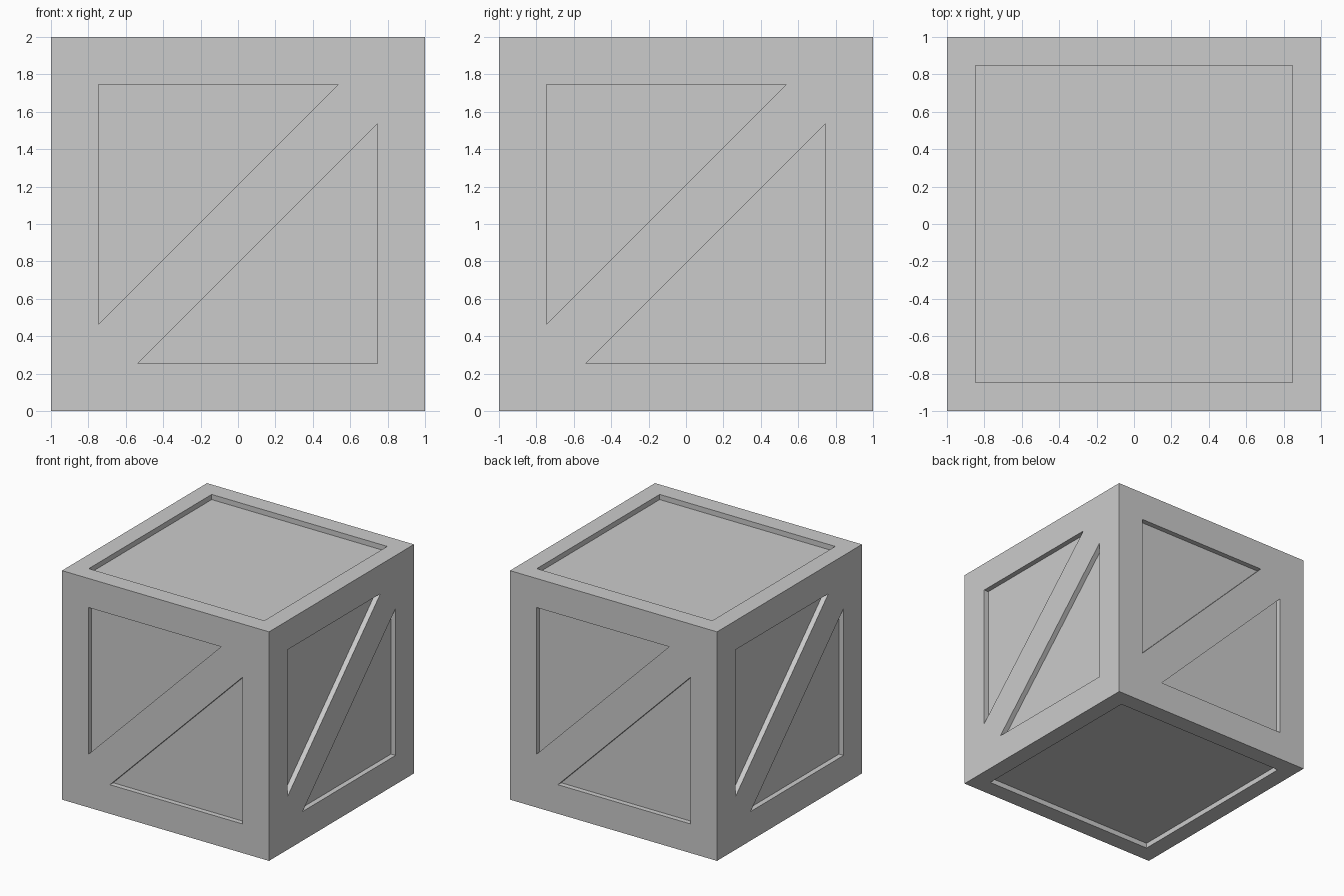
import bpy, bmesh
from math import pi
from mathutils import Matrix, Vector

if "Cube" in bpy.data.objects:
    bpy.data.objects.remove(bpy.data.objects["Cube"])

DEPTH = 0.045     # recess depth
OUT = 0.1         # how far cutters stick out of the faces
A, B = 0.746, 0.537   # triangle panel extents
S = 0.848         # square panel half size

CENTRE = Matrix.Translation((0, 0, 1))


def add_prism(bm, outline, rot):
    """Prism on the front (-y) face of a centred cube, turned into place by rot."""
    rings = []
    for y in (-1 - OUT, -1 + DEPTH):
        rings.append([bm.verts.new(CENTRE @ rot @ Vector((x, y, z))) for x, z in outline])
    n = len(outline)
    bm.faces.new(rings[0])
    bm.faces.new(rings[1][::-1])
    for i in range(n):
        j = (i + 1) % n
        bm.faces.new((rings[0][j], rings[0][i], rings[1][i], rings[1][j]))


def finish(bm, name):
    bmesh.ops.recalc_face_normals(bm, faces=bm.faces[:])
    mesh = bpy.data.meshes.new(name)
    bm.to_mesh(mesh)
    bm.free()
    ob = bpy.data.objects.new(name, mesh)
    bpy.context.collection.objects.link(ob)
    return ob


# Crate body
bm = bmesh.new()
bmesh.ops.create_cube(bm, size=2, matrix=CENTRE)
crate = finish(bm, "crate")

# Panel recesses: two triangles either side of a diagonal brace on each side
bm = bmesh.new()
upper = [(-A, A), (-A, -B), (B, A)]
lower = [(-x, -z) for x, z in upper]
for k in range(4):
    turn = Matrix.Rotation(k * pi / 2, 4, 'Z')
    add_prism(bm, upper, turn)
    add_prism(bm, lower, turn)

# Square recesses on top and bottom
square = [(-S, -S), (S, -S), (S, S), (-S, S)]
for sign in (1, -1):
    add_prism(bm, square, Matrix.Rotation(sign * pi / 2, 4, 'X'))
cutter = finish(bm, "panel_cutter")
cutter.hide_render = True

# Cut the recesses and drop the cutter
mod = crate.modifiers.new("recesses", 'BOOLEAN')
mod.operation = 'DIFFERENCE'
mod.solver = 'EXACT'
mod.object = cutter
bpy.context.view_layer.objects.active = crate
crate.select_set(True)
bpy.ops.object.modifier_apply(modifier=mod.name)
bpy.data.objects.remove(cutter, do_unlink=True)
